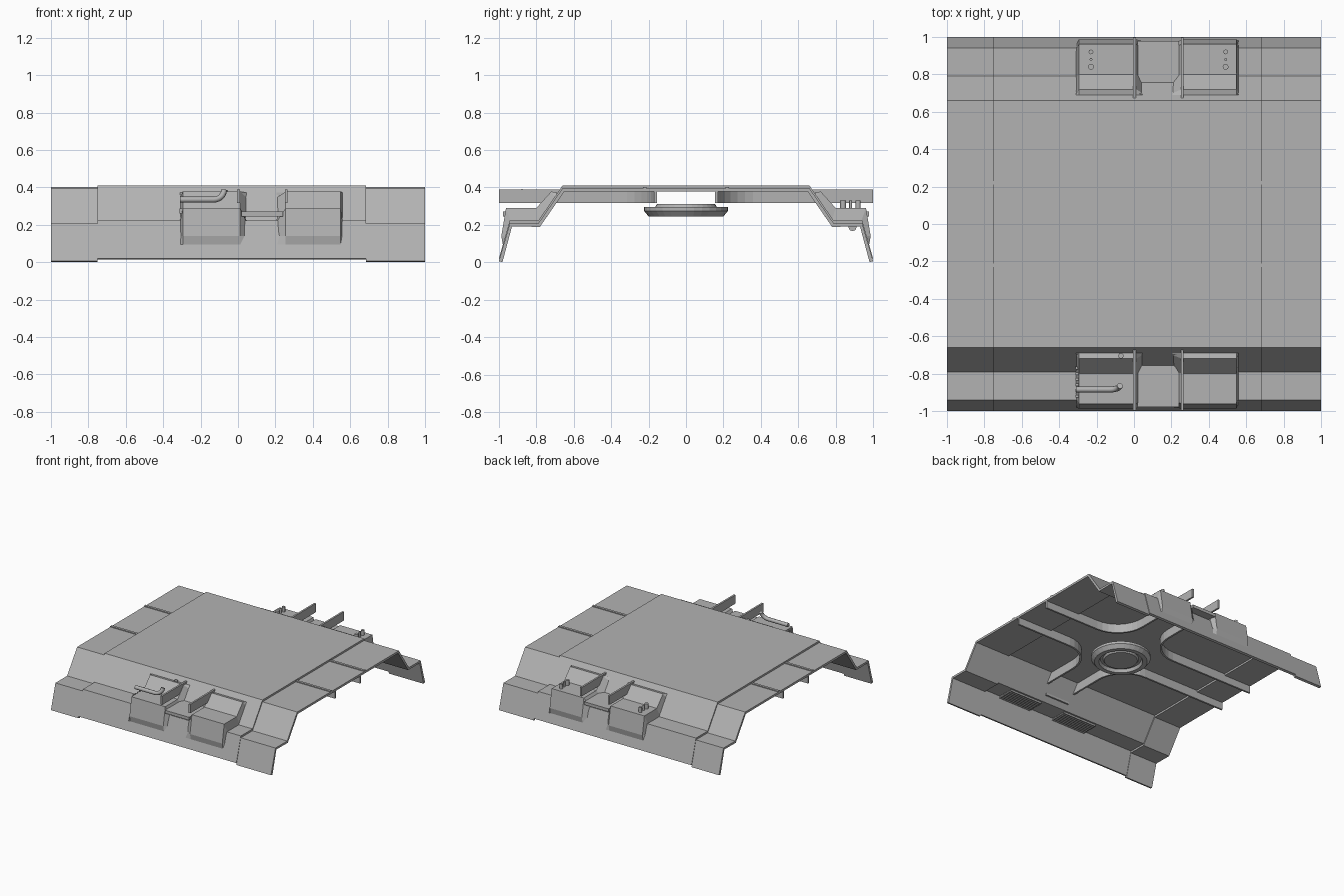
import bpy, bmesh, math
from mathutils import Vector

if "Cube" in bpy.data.objects:
    bpy.data.objects.remove(bpy.data.objects["Cube"])

# Dark grey paint for every part
GREY = bpy.data.materials.new("dark_grey")
GREY.diffuse_color = (0.45, 0.45, 0.45, 1)
GREY.use_nodes = True
GREY.node_tree.nodes["Principled BSDF"].inputs["Base Color"].default_value = GREY.diffuse_color


def make(name, verts, faces, fix=True):
    me = bpy.data.meshes.new(name)
    me.from_pydata(verts, [], faces)
    if fix:
        bm = bmesh.new()
        bm.from_mesh(me)
        bmesh.ops.remove_doubles(bm, verts=bm.verts, dist=1e-5)
        bmesh.ops.recalc_face_normals(bm, faces=bm.faces)
        bm.to_mesh(me)
        bm.free()
    me.materials.append(GREY)
    ob = bpy.data.objects.new(name, me)
    bpy.context.collection.objects.link(ob)
    return ob


def box(name, lo, hi):
    v = [(x, y, z) for x in (lo[0], hi[0]) for y in (lo[1], hi[1]) for z in (lo[2], hi[2])]
    f = [(0, 1, 3, 2), (4, 6, 7, 5), (0, 4, 5, 1), (2, 3, 7, 6), (0, 2, 6, 4), (1, 5, 7, 3)]
    return make(name, v, f)


def rod(name, points, r):
    cu = bpy.data.curves.new(name, 'CURVE')
    cu.dimensions = '3D'
    cu.bevel_depth = r
    cu.bevel_resolution = 2
    cu.use_fill_caps = True
    cu.materials.append(GREY)
    sp = cu.splines.new('POLY')
    sp.points.add(len(points) - 1)
    for p, co in zip(sp.points, points):
        p.co = (*co, 1)
    ob = bpy.data.objects.new(name, cu)
    bpy.context.collection.objects.link(ob)
    return ob


# Folded sheet roof: skirt, shelf, slope, flat top, mirrored in y
HALF = [(1.0, 0.006), (0.942, 0.207), (0.79, 0.207), (0.66, 0.395)]


def roof(name, x0, x1, dz):
    prof = [(-d, z + dz) for d, z in HALF] + [(d, z + dz) for d, z in reversed(HALF)]
    v = [(x, y, z) for y, z in prof for x in (x0, x1)]
    f = [(2 * i, 2 * i + 1, 2 * i + 3, 2 * i + 2) for i in range(len(prof) - 1)]
    ob = make(name, v, f, fix=False)
    m = ob.modifiers.new("thickness", 'SOLIDIFY')
    m.thickness = 0.02
    m.offset = -1


roof("roof_left_strip", -1, -0.75, 0)
roof("roof_centre", -0.75, 0.685, 0.015)
roof("roof_right_strip", 0.685, 1, 0)

# Raised seams on the end strips
for a, b in ((-1, -0.75), (0.685, 1)):
    for y in (-0.22, 0.22):
        box("roof_seam", (a, y - 0.01, 0.385), (b, y + 0.01, 0.402))


# Chamfered housing on each shelf: rows run from the slope down to the skirt
def housing(name, s, wide, narrow):
    top = [(0.72, 0.378), (0.80, 0.29), (0.962, 0.29), (0.987, 0.14)]
    base = [(0.70, 0.345), (0.78, 0.225), (0.935, 0.215), (0.955, 0.14)]
    rows = [[(x, 0.69, 0.372) for x in (wide[0], *narrow, wide[1])]]
    for t, b in zip(top, base):
        rows.append([(wide[0], *b), (narrow[0], *t), (narrow[1], *t), (wide[1], *b)])
    rows.append([(x, 0.978, 0.09) for x in (wide[0], *narrow, wide[1])])
    v = [(x, s * d, z) for r in rows for x, d, z in r]
    f = [(4 * i + j, 4 * i + j + 1, 4 * i + j + 5, 4 * i + j + 4)
         for i in range(len(rows) - 1) for j in range(3)]
    # Wind the faces so that they point outward on either side
    if s < 0:
        f = [q[::-1] for q in f]
    make(name, v, f, fix=False)


for s, side in ((-1, "front"), (1, "back")):
    housing(side + "_left_housing", s, (-0.31, 0.045), (-0.295, 0.012))
    housing(side + "_right_housing", s, (0.205, 0.56), (0.255, 0.548))
    # Plate in the gap between the housings
    ya, yb = sorted((s * 0.74, s * 0.978))
    box(side + "_gap_plate", (0.02, ya, 0.245), (0.24, yb, 0.27))
    # Grille slats under the shelf
    for x0, x1 in ((-0.29, 0.02), (0.24, 0.54)):
        for i in range(8):
            y = s * (0.80 + i * 0.019)
            box(side + "_grille_slat", (x0, y - 0.005, 0.19), (x1, y + 0.005, 0.206))


# Curved rails bounding a crossing of two corridors, mirrored into four corners
def rail(name, sx, sy):
    cx, hx, hy, r = 0.13, 0.12, 0.155, 0.25
    end = abs(sx - cx)
    c = Vector((hx + r, hy + r))
    path = [(Vector((end, hy)), Vector((0, 1)))]
    for i in range(9):
        a = math.pi / 2 * i / 8
        d = Vector((-math.sin(a), -math.cos(a)))
        path.append((c + d * r, -d))
    path.append((Vector((hx, 0.998)), Vector((1, 0))))
    v = []
    for p, n in path:
        for off, z in ((0, 0.39), (0.015, 0.39), (0.015, 0.318), (0, 0.318)):
            q = p + n * off
            v.append((cx + sx * q.x, sy * q.y, z))
    k = len(path)
    f = [(4 * i + j, 4 * i + (j + 1) % 4, 4 * i + 4 + (j + 1) % 4, 4 * i + 4 + j)
         for i in range(k - 1) for j in range(4)]
    f += [(0, 1, 2, 3), tuple(4 * (k - 1) + j for j in range(4))]
    make(name, v, f)


for sx in (-1, 1):
    for sy in (-1, 1):
        rail("corridor_rail", sx, sy)

# Round hub hanging at the crossing
PROF = [(0.0, 0.312), (0.155, 0.312), (0.165, 0.295), (0.225, 0.295), (0.225, 0.275), (0.20, 0.245),
        (0.165, 0.245), (0.155, 0.27), (0.135, 0.27), (0.125, 0.255), (0.0, 0.255)]
N = 32
hv = [(0.13 + r * math.cos(2 * math.pi * i / N), r * math.sin(2 * math.pi * i / N), z)
      for r, z in PROF for i in range(N)]
hf = [(j * N + i, j * N + (i + 1) % N, (j + 1) * N + (i + 1) % N, (j + 1) * N + i)
      for j in range(len(PROF) - 1) for i in range(N)]
make("crossing_hub", hv, hf)

# Bent pipe on the front left housing
bend = [(-0.13 + 0.055 * math.sin(a), -0.885 + 0.02 * (1 - math.cos(a)), 0.335 + 0.05 * (1 - math.cos(a)))
        for a in (math.pi / 2 * i / 6 for i in range(7))]
rod("front_pipe", [(-0.31, -0.885, 0.335)] + bend, 0.016)
rod("front_cap", [(-0.07, -0.705, 0.36), (-0.07, -0.705, 0.386)], 0.015)

# Small studs along the outer edge of the front left housing
for i in range(6):
    y = -0.77 - i * 0.03
    box("edge_stud", (-0.312, y - 0.007, 0.26), (-0.29, y + 0.007, 0.288))

# Bolts on the back housings and a short tube below
for x in (-0.23, 0.49):
    for y, r in ((0.84, 0.016), (0.88, 0.008), (0.92, 0.013)):
        rod("back_bolt", [(x, y, 0.285), (x, y, 0.33)], r)
rod("back_under_tube", [(0.28, 0.89, 0.188), (0.52, 0.89, 0.188)], 0.022)
